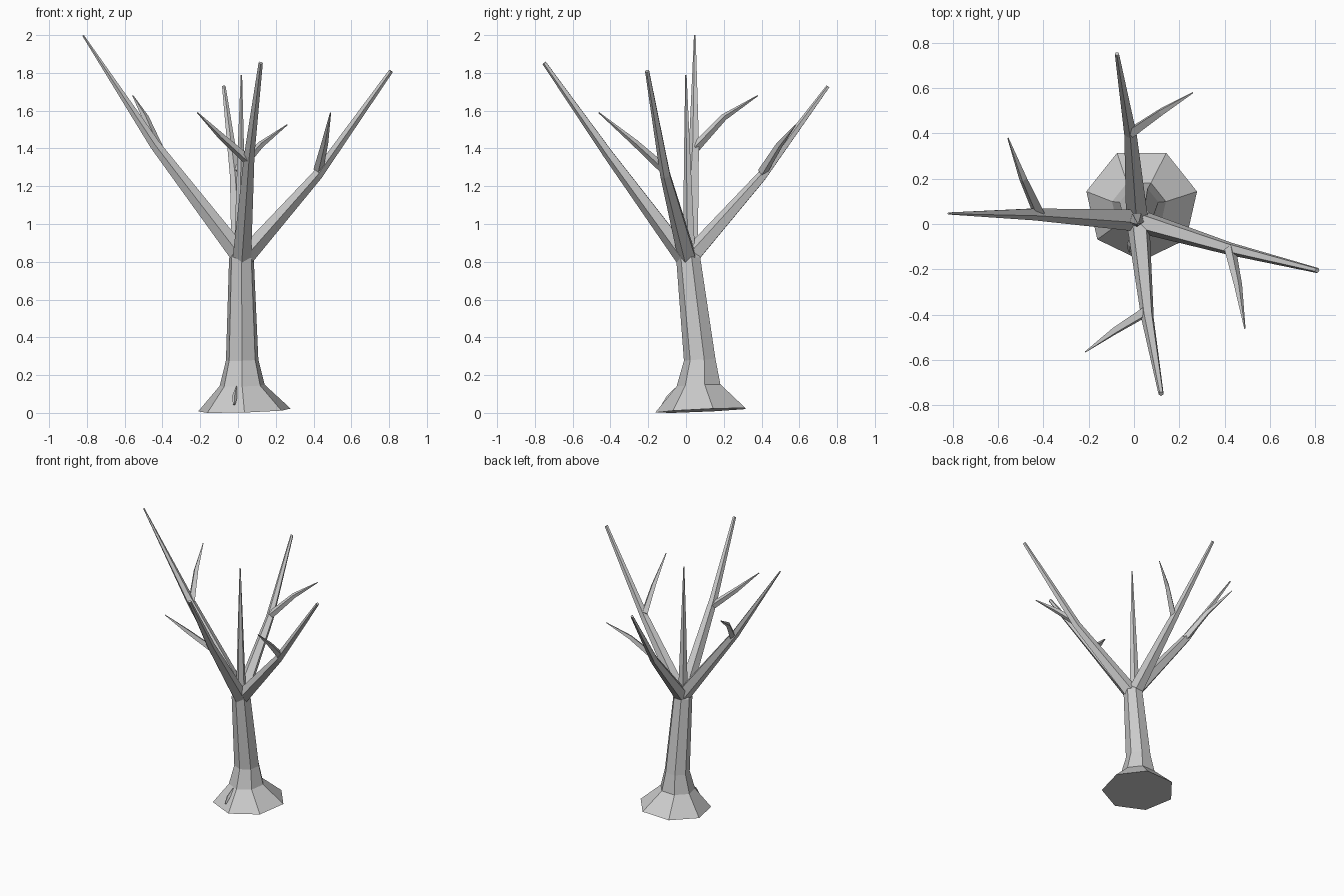
import bpy
import bmesh
from math import cos, sin, pi
from mathutils import Vector

cube = bpy.data.objects.get("Cube")
if cube:
    bpy.data.objects.remove(cube, do_unlink=True)

# Single bark colour
bark = bpy.data.materials.new("grey_bark")
bark.use_nodes = True
grey = (0.6, 0.6, 0.6, 1)
bark.diffuse_color = grey
bark.node_tree.nodes["Principled BSDF"].inputs["Base Color"].default_value = grey


def limb(name, path, radii, sides, normal=None):
    """Flat-faced tapering tube through the path points, closed at both ends."""
    pts = [Vector(p) for p in path]
    bm = bmesh.new()
    rings = []
    for i, (p, r) in enumerate(zip(pts, radii)):
        along = Vector(normal) if normal else pts[min(i + 1, len(pts) - 1)] - pts[max(i - 1, 0)]
        turn = Vector((0, 0, 1)).rotation_difference(along.normalized())
        angles = [2 * pi * k / sides - pi / 2 for k in range(sides)]
        rings.append([bm.verts.new(p + turn @ Vector((r * cos(a), r * sin(a), 0)))
                      for a in angles])
    for low, high in zip(rings, rings[1:]):
        for k in range(sides):
            n = (k + 1) % sides
            bm.faces.new((low[k], low[n], high[n], high[k]))
    bm.faces.new(rings[0][::-1])
    bm.faces.new(rings[-1])
    bmesh.ops.recalc_face_normals(bm, faces=bm.faces)
    mesh = bpy.data.meshes.new(name)
    bm.to_mesh(mesh)
    bm.free()
    mesh.materials.append(bark)
    obj = bpy.data.objects.new(name, mesh)
    bpy.context.collection.objects.link(obj)
    return obj


# Trunk with flared, slightly tilted foot
limb("trunk",
     [(0.034, 0.088, 0.013), (0.022, 0.072, 0.145), (0.022, 0.077, 0.28),
      (0.018, 0.015, 0.82), (0.018, 0.01, 0.88)],
     [0.251, 0.122, 0.088, 0.067, 0.035], 7, normal=(-0.03, -0.045, 1))

# Main branches: tip radius, then start, bend and tip
branches = {
    "left_branch": (0.012, [(0.03, 0.01, 0.82), (0.42, -0.108, 1.26), (0.81, -0.205, 1.81)]),
    "right_branch": (0.005, [(0.005, 0.02, 0.84), (-0.44, 0.045, 1.42), (-0.82, 0.047, 1.998)]),
    "front_branch": (0.012, [(0.02, 0.0, 0.815), (0.06, -0.41, 1.37), (0.12, -0.75, 1.853)]),
    "back_branch": (0.01, [(0.015, 0.02, 0.82), (-0.015, 0.4, 1.25), (-0.075, 0.752, 1.728)]),
}
for name, (tip, path) in branches.items():
    limb(name, path, [0.052, 0.029, tip], 5)

limb("centre_branch", [(0.012, 0.02, 0.84), (0.015, 0.008, 1.35), (0.018, 0.0, 1.79)],
     [0.035, 0.019, 0.004], 5)

# Side twigs growing from the bends
twigs = {
    "left_twig": [(0.425, -0.11, 1.285), (0.46, -0.27, 1.43), (0.49, -0.462, 1.59)],
    "right_twig": [(-0.42, 0.045, 1.4), (-0.49, 0.2, 1.565), (-0.557, 0.38, 1.68)],
    "front_twig": [(0.055, -0.385, 1.335), (-0.09, -0.475, 1.465), (-0.215, -0.565, 1.59)],
    "back_twig": [(-0.01, 0.405, 1.275), (0.12, 0.495, 1.42), (0.26, 0.58, 1.525)],
}
for name, path in twigs.items():
    limb(name, path, [0.026, 0.018, 0.003], 4)

# Small sliver on the foot of the trunk
limb("foot_sliver", [(-0.02, -0.122, 0.045), (-0.018, -0.088, 0.085), (-0.008, -0.045, 0.14)],
     [0.006, 0.014, 0.003], 4)
